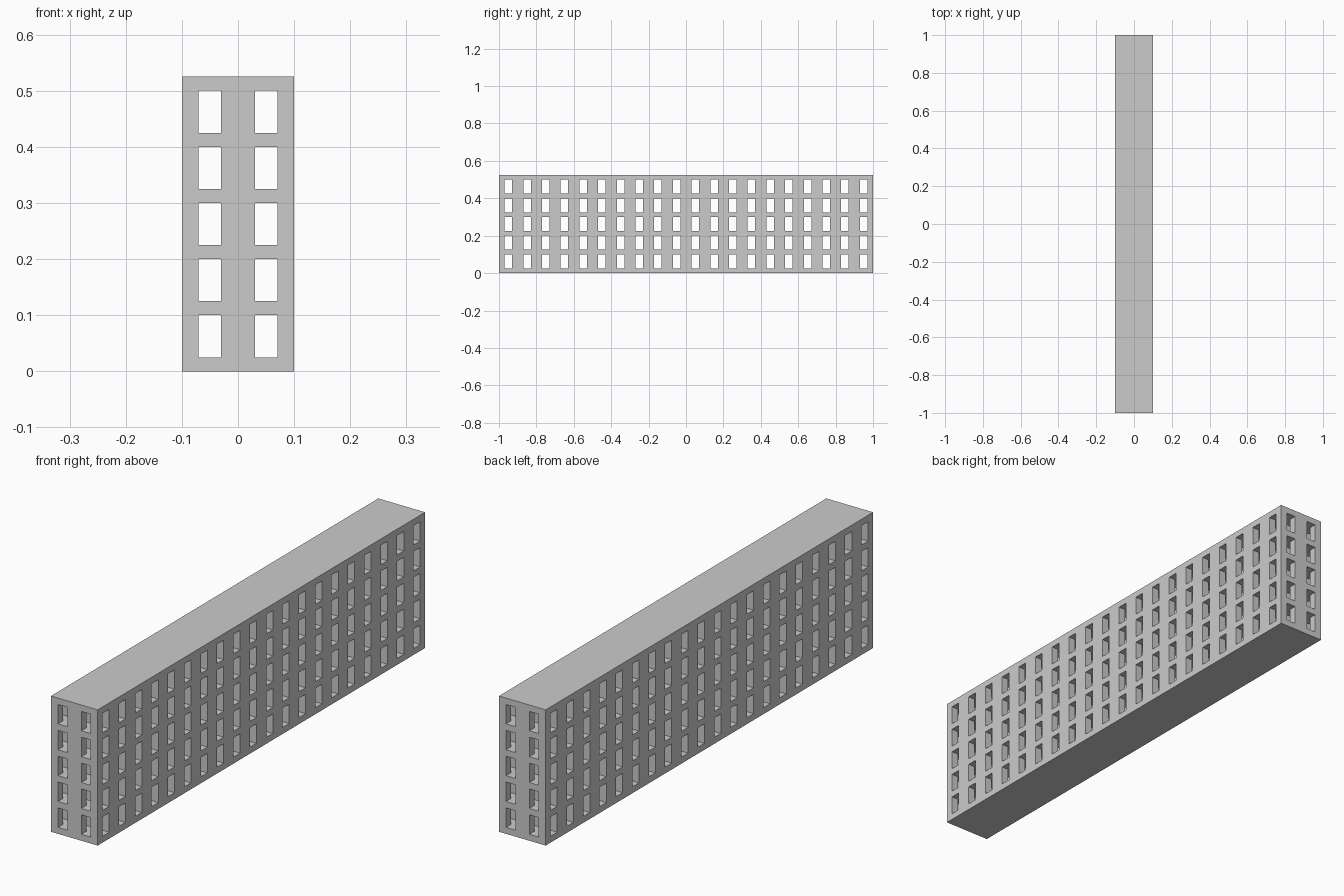
import bpy, bmesh

if "Cube" in bpy.data.objects:
    bpy.data.objects.remove(bpy.data.objects["Cube"])

# Lattice block: solid floor slabs with square pillars between them,
# leaving rectangular tunnels that cross in both directions.
PITCH, GAP, SLAB, FLOORS = 0.1, 0.04, 0.025, 5


def bands(cells):
    """Edges of alternating solid / open strips, centred on zero."""
    half = cells * PITCH / 2
    edges = [-half]
    for i in range(cells):
        c = -half + (i + 0.5) * PITCH
        edges += [c - GAP / 2, c + GAP / 2]
    return edges + [half]


xs, ys = bands(2), bands(20)
zs = [0.0]
for i in range(FLOORS):
    zs += [i * PITCH + SLAB, (i + 1) * PITCH]
zs.append(FLOORS * PITCH + SLAB)
coords = (xs, ys, zs)
size = [len(c) - 1 for c in coords]


def solid(cell):
    if any(not 0 <= cell[a] < size[a] for a in range(3)):
        return False
    i, j, k = cell
    return k % 2 == 0 or (i % 2 == 0 and j % 2 == 0)


bm = bmesh.new()
verts = {}


def vert(key):
    if key not in verts:
        verts[key] = bm.verts.new([coords[a][key[a]] for a in range(3)])
    return verts[key]


# Skin every boundary between solid and open space
for i in range(size[0]):
    for j in range(size[1]):
        for k in range(size[2]):
            cell = (i, j, k)
            if not solid(cell):
                continue
            for a in range(3):
                b, c = (a + 1) % 3, (a + 2) % 3
                for side in (0, 1):
                    nxt = list(cell)
                    nxt[a] += 2 * side - 1
                    if solid(nxt):
                        continue
                    loop = []
                    for u, v in ((0, 0), (1, 0), (1, 1), (0, 1)):
                        key = list(cell)
                        key[a] += side
                        key[b] += u
                        key[c] += v
                        loop.append(vert(tuple(key)))
                    bm.faces.new(loop if side else loop[::-1])

mesh = bpy.data.meshes.new("building_frame")
bm.to_mesh(mesh)
bm.free()
obj = bpy.data.objects.new("building_frame", mesh)
bpy.context.collection.objects.link(obj)
